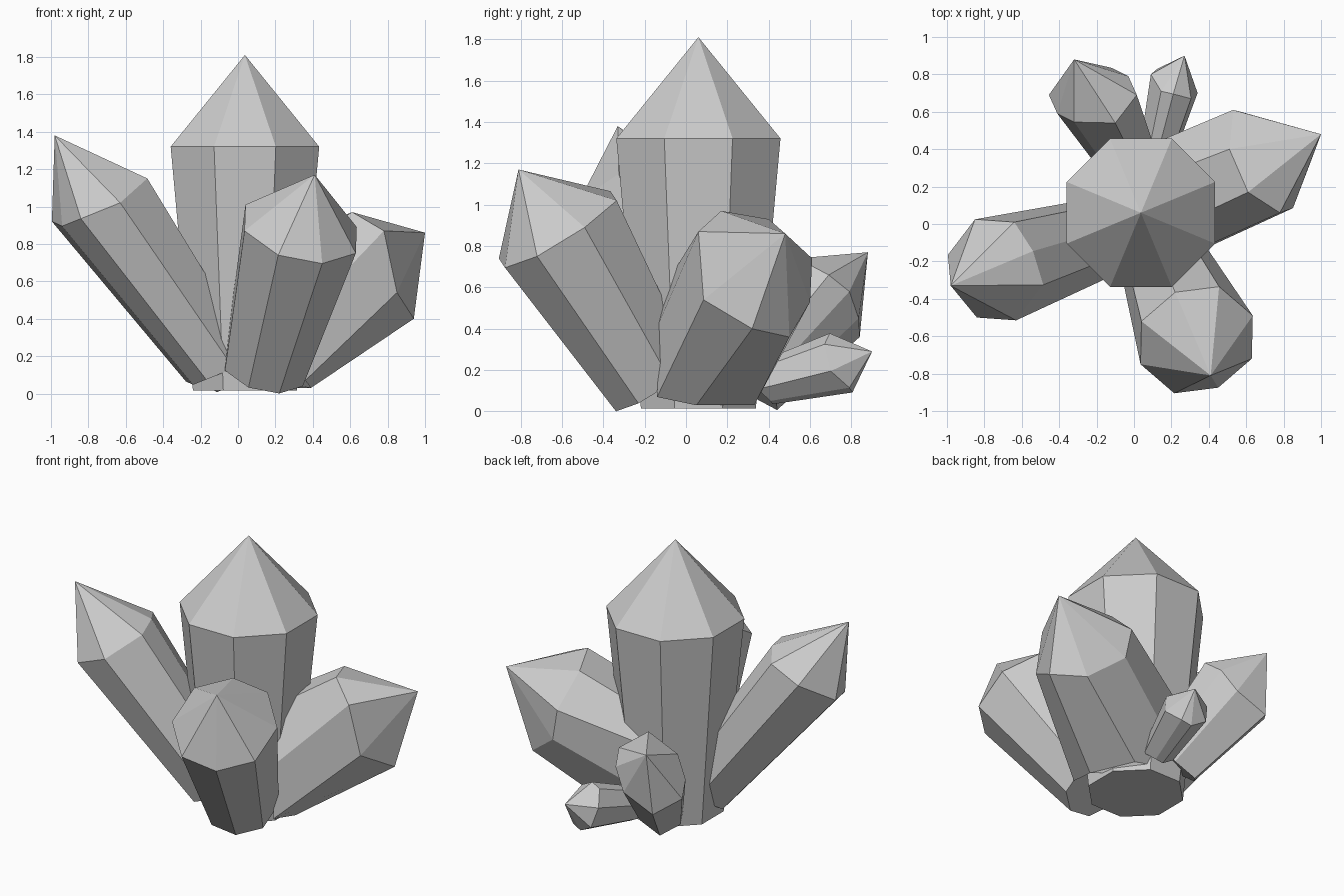
import bpy, bmesh
from mathutils import Vector

TAPER = 0.7  # base ring size relative to the shoulder ring


def crystal(name, base, shoulder, tip, ring, base_ring=None):
    """Eight-sided tapered prism with a point; four-point rings are mirrored through their centre."""
    def make_ring(centre, points):
        points = [Vector(p) for p in points]
        if len(points) == 4:
            points += [-p for p in points]
        return [bm.verts.new(Vector(centre) + p) for p in points]

    bm = bmesh.new()
    low = make_ring(base, base_ring or [Vector(p) * TAPER for p in ring])
    high = make_ring(shoulder, ring)
    apex = bm.verts.new(tip)
    for i in range(8):
        j = (i + 1) % 8
        bm.faces.new((low[i], low[j], high[j], high[i]))
        bm.faces.new((high[i], high[j], apex))
    bm.faces.new(low)
    bmesh.ops.recalc_face_normals(bm, faces=bm.faces)
    mesh = bpy.data.meshes.new(name)
    bm.to_mesh(mesh)
    bm.free()
    obj = bpy.data.objects.new(name, mesh)
    bpy.context.collection.objects.link(obj)
    return obj


# Upright centre crystal
crystal("main_crystal", (0.037, 0.06, 0.015), (0.037, 0.06, 1.32), (0.037, 0.06, 1.81),
        [(0.397, -0.165, 0), (0.397, 0.165, 0), (0.165, 0.397, 0), (-0.165, 0.397, 0)])

# Long crystal leaning left
crystal("left_crystal", (-0.10, -0.045, 0.145), (-0.74, -0.245, 1.035), (-0.98, -0.33, 1.38),
        [(0.11, -0.27, -0.015), (0.255, -0.08, 0.115), (0.2, 0.1, 0.14), (0.1, 0.255, 0.1)])

# Thick crystal leaning forward
crystal("front_crystal", (0.14, -0.16, 0.13), (0.335, -0.62, 0.88), (0.41, -0.81, 1.17),
        [(-0.3, -0.13, -0.01), (-0.12, -0.285, -0.14), (0.115, -0.255, -0.185), (0.295, -0.1, -0.13)])

# Thick crystal leaning right, with a wide foot spreading along the ground
crystal("right_crystal", (0.1, 0.09, 0.28), (0.7, 0.35, 0.67), (1.0, 0.48, 0.86),
        [(-0.09, -0.18, 0.30), (0.08, -0.29, 0.20), (0.15, -0.265, -0.13), (0.24, -0.03, -0.27),
         (0.09, 0.15, -0.31), (-0.13, 0.25, -0.14), (-0.17, 0.26, 0.07), (-0.19, 0.05, 0.26)],
        [(-0.17, -0.24, 0.25), (0.26, -0.22, 0.15), (0.26, -0.23, -0.21), (0.29, -0.04, -0.25)])

# Short crystal leaning back left
crystal("back_left_crystal", (-0.03, 0.335, 0.14), (-0.22, 0.69, 0.55), (-0.32, 0.88, 0.77),
        [(0.235, 0.0, 0.11), (0.19, 0.1, 0.03), (0.1, 0.145, -0.1), (-0.12, 0.15, -0.19)])

# Small crystal at the back
crystal("back_small_crystal", (0.12, 0.38, 0.135), (0.215, 0.75, 0.235), (0.27, 0.90, 0.29),
        [(-0.005, -0.055, 0.143), (0.09, -0.08, 0.09), (0.125, -0.05, -0.04), (0.07, 0.04, -0.12)])
